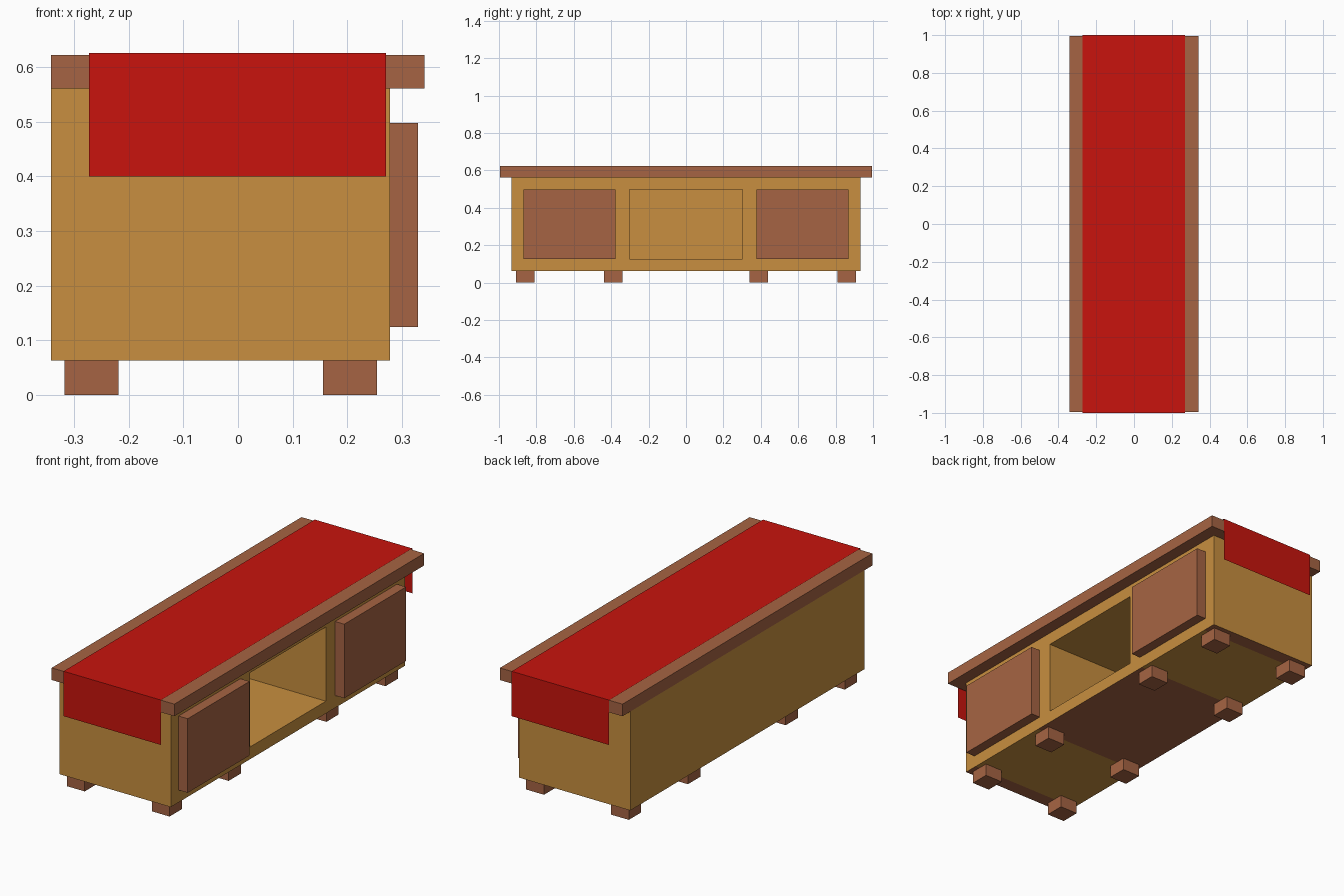
import bpy, bmesh

if "Cube" in bpy.data.objects:
    bpy.data.objects.remove(bpy.data.objects["Cube"])


def material(name, color):
    m = bpy.data.materials.new(name)
    m.diffuse_color = (*color, 1)
    m.use_nodes = True
    m.node_tree.nodes["Principled BSDF"].inputs["Base Color"].default_value = m.diffuse_color
    return m


TAN = material("light wood", (0.58, 0.275, 0.05))
BROWN = material("dark wood", (0.38, 0.127, 0.056))
RED = material("red cloth", (0.58, 0.007, 0.004))


def finish(name, bm, *mats):
    mesh = bpy.data.meshes.new(name)
    bm.to_mesh(mesh)
    bm.free()
    for m in mats:
        mesh.materials.append(m)
    ob = bpy.data.objects.new(name, mesh)
    bpy.context.collection.objects.link(ob)
    return ob


def box(name, x, y, z, mat):
    bm = bmesh.new()
    bmesh.ops.create_cube(bm, size=1)
    for v in bm.verts:
        v.co = [r[0] if c < 0 else r[1] for c, r in zip(v.co, (x, y, z))]
    return finish(name, bm, mat)


# cabinet body: block with cuts, front opening pushed inward
bm = bmesh.new()
bmesh.ops.create_cube(bm, size=1)
for v in bm.verts:
    v.co = (-0.342 if v.co.x < 0 else 0.278,
            -0.932 if v.co.y < 0 else 0.932,
            0.063 if v.co.z < 0 else 0.561)


def cut(axis, at, pick):
    faces = [f for f in bm.faces if pick(f)]
    geom = faces + list({e for f in faces for e in f.edges})
    co, no = [0, 0, 0], [0, 0, 0]
    co[axis], no[axis] = at, 1
    bmesh.ops.bisect_plane(bm, geom=geom, dist=1e-5, plane_co=co, plane_no=no)


for y in (-0.86, -0.39, -0.302, 0.302, 0.39, 0.86):
    cut(1, y, lambda f: True)
for z in (0.125, 0.498):
    cut(2, z, lambda f: True)
bm.normal_update()
mouth = [f for f in bm.faces if f.normal.x > 0.9
         and abs(f.calc_center_median().y) < 0.1
         and 0.13 < f.calc_center_median().z < 0.49]
inner = bmesh.ops.extrude_face_region(bm, geom=mouth)["geom"]
bmesh.ops.delete(bm, geom=mouth, context='FACES_ONLY')
for v in inner:
    if isinstance(v, bmesh.types.BMVert):
        v.co.x = -0.28
bmesh.ops.recalc_face_normals(bm, faces=bm.faces)
# dark bands on the underside
for f in bm.faces:
    c = f.calc_center_median()
    if c.z < 0.07 and not 0.39 < abs(c.y) < 0.86:
        f.material_index = 1
# merge the coplanar cuts back into clean faces
bmesh.ops.dissolve_limit(bm, angle_limit=0.01, verts=bm.verts, edges=bm.edges,
                         delimit={'MATERIAL'})
finish("cabinet_body", bm, TAN, BROWN)

# table top
box("top_board", (-0.342, 0.341), (-0.994, 0.994), (0.561, 0.622), BROWN)

# sliding doors
for side, y in (("near", (-0.87, -0.378)), ("far", (0.376, 0.868))):
    box(side + "_door", (0.278, 0.329), y, (0.125, 0.498), BROWN)

# feet
for x in (-0.268, 0.205):
    for y in (-0.859, -0.389, 0.389, 0.859):
        box("foot", (x - 0.0495, x + 0.0495), (y - 0.049, y + 0.049), (0, 0.063), BROWN)

# cloth runner draped over both ends
bm = bmesh.new()
profile = [(-1, 0.4), (-1, 0.626), (1, 0.626), (1, 0.4)]
rows = [[bm.verts.new((x, y, z)) for x in (-0.272, 0.271)] for y, z in profile]
for a, b in zip(rows, rows[1:]):
    bm.faces.new((a[0], a[1], b[1], b[0]))
finish("cloth_runner", bm, RED)
